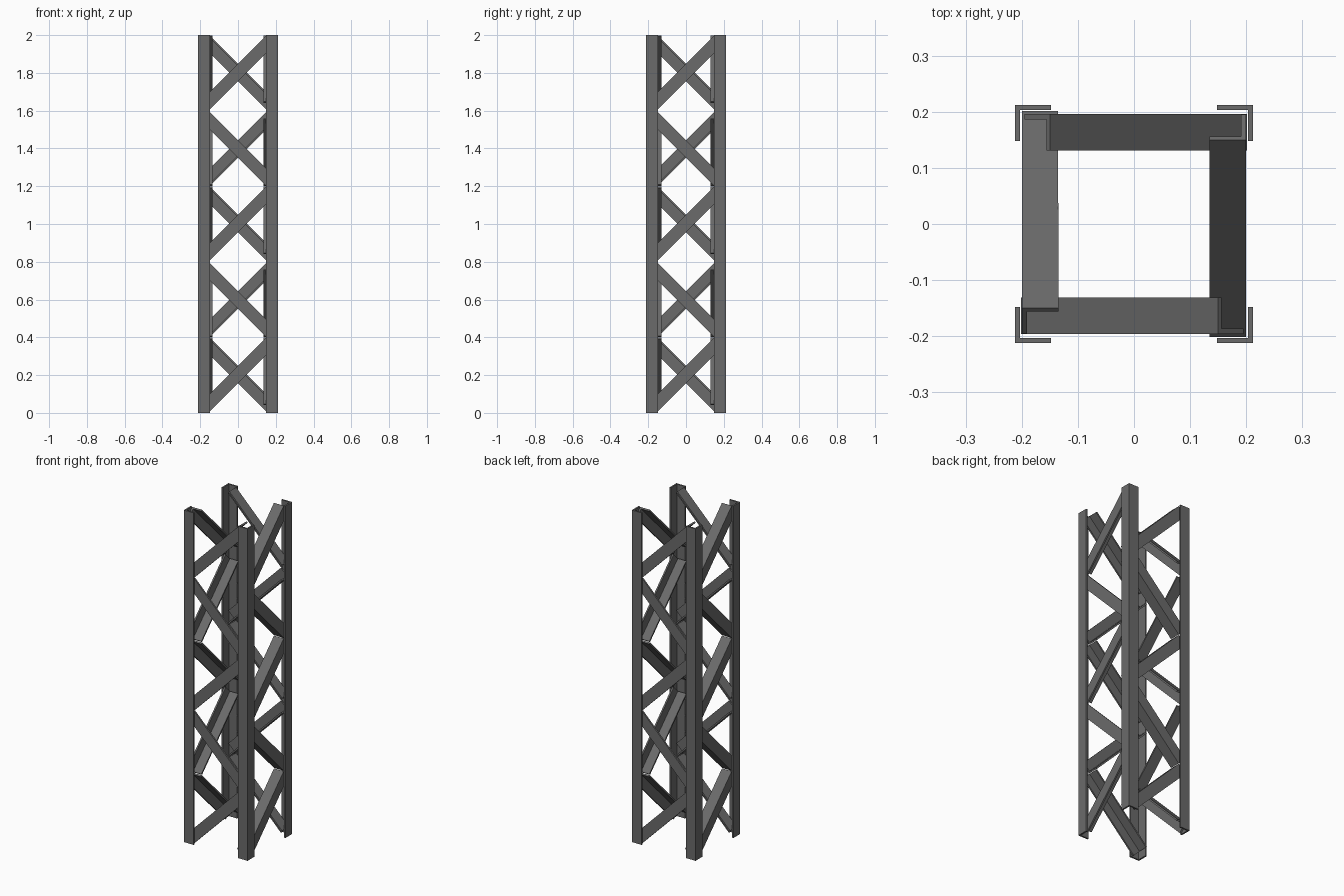
import bpy, bmesh, math
from mathutils import Vector, Matrix

if "Cube" in bpy.data.objects:
    bpy.data.objects.remove(bpy.data.objects["Cube"])

LEG_W, BRACE_W, T = 0.065, 0.065, 0.0095
LEG_OUT = 0.2125
PANELS, PITCH = 5, 0.4
BRACE_HALF = 0.1755 * math.sqrt(2)

steel = bpy.data.materials.new("dark_steel")
steel.diffuse_color = (0.145, 0.145, 0.145, 1)
steel.use_nodes = True
steel.node_tree.nodes["Principled BSDF"].inputs["Base Color"].default_value = steel.diffuse_color


def angle_bar(name, origin, along, u, v, width, length):
    """L-section bar: heel at origin, flanges run along u and v."""
    profile = [(0, 0), (width, 0), (width, T), (T, T), (T, width), (0, width)]
    bm = bmesh.new()
    verts = [bm.verts.new(origin + u * a + v * b) for a, b in profile]
    face = bm.faces.new(verts)
    ext = bmesh.ops.extrude_face_region(bm, geom=[face])
    moved = [g for g in ext["geom"] if isinstance(g, bmesh.types.BMVert)]
    bmesh.ops.translate(bm, verts=moved, vec=along * length)
    bmesh.ops.recalc_face_normals(bm, faces=bm.faces[:])
    mesh = bpy.data.meshes.new(name)
    bm.to_mesh(mesh)
    bm.free()
    mesh.materials.append(steel)
    obj = bpy.data.objects.new(name, mesh)
    bpy.context.collection.objects.link(obj)
    return obj


# Corner legs, open side facing inward
for side_x, x_name in ((-1, "left"), (1, "right")):
    for side_y, y_name in ((-1, "front"), (1, "back")):
        angle_bar(f"leg_{y_name}_{x_name}",
                  Vector((side_x * LEG_OUT, side_y * LEG_OUT, 0)),
                  Vector((0, 0, 1)), Vector((-side_x, 0, 0)),
                  Vector((0, -side_y, 0)), LEG_W, PANELS * PITCH)

# Zigzag diagonal braces, repeated around the four faces
for k, face_name in enumerate(("front", "right", "back", "left")):
    turn = Matrix.Rotation(k * math.pi / 2, 3, 'Z')
    offset = 0.196 if k % 2 == 0 else 0.2
    for i in range(PANELS):
        s = 1 if i % 2 == 0 else -1
        along = Vector((1, 0, s)).normalized()
        across = Vector((-1, 0, s)).normalized()
        centre = Vector((-0.003, -offset, PITCH * (i + 0.5)))
        heel = centre + across * BRACE_W / 2 - along * BRACE_HALF
        angle_bar(f"brace_{face_name}_{i + 1}", turn @ heel, turn @ along,
                  turn @ -across, turn @ Vector((0, 1, 0)),
                  BRACE_W, 2 * BRACE_HALF)
